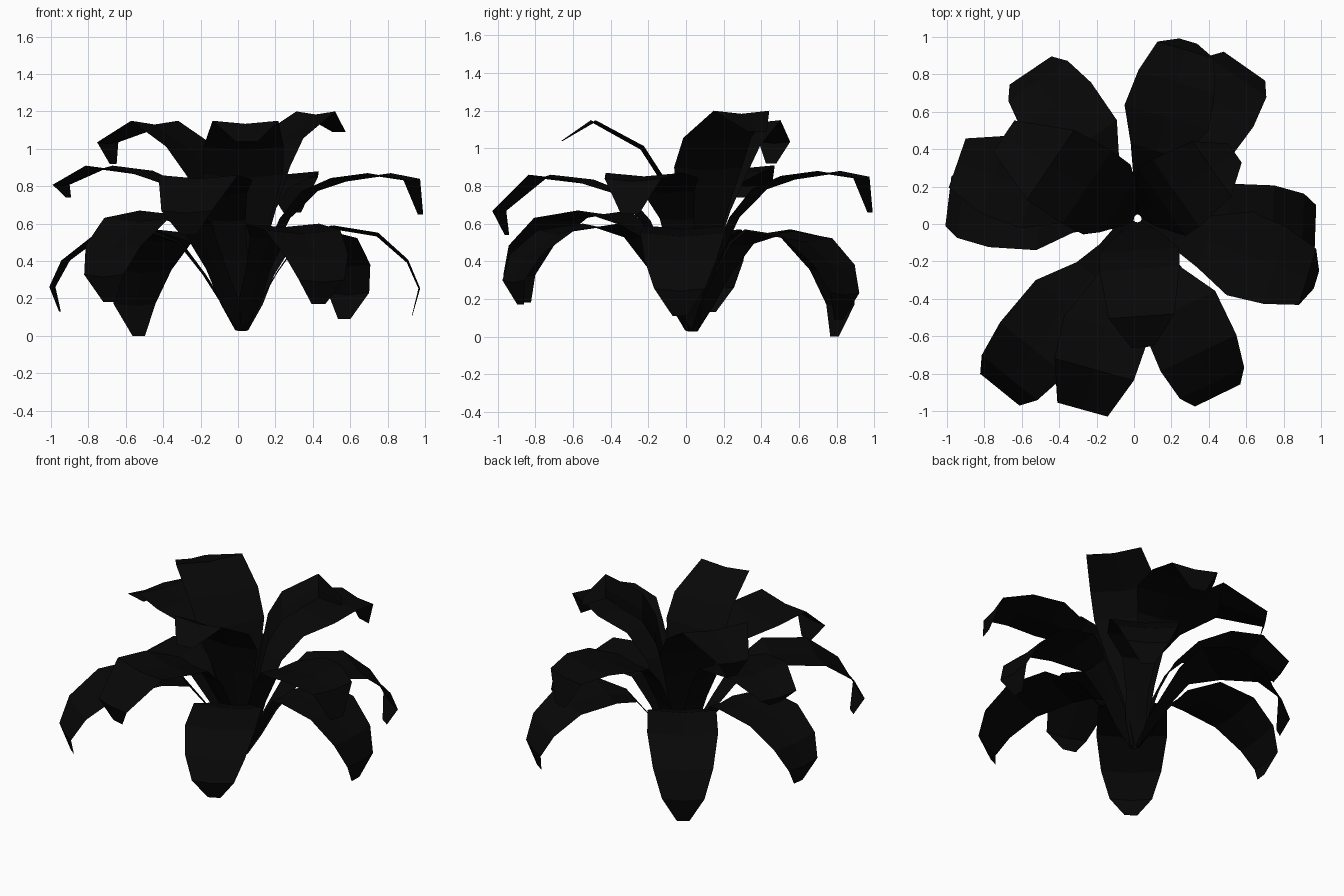
import bpy
import bmesh
from math import radians, cos, sin
from mathutils import Vector

old = bpy.data.objects.get("Cube")
if old:
    bpy.data.objects.remove(old)

# One near-black leaf colour
black = bpy.data.materials.new("leaf_black")
black.use_nodes = True
colour = (0.0022, 0.0022, 0.0022, 1)
black.diffuse_color = colour
bsdf = black.node_tree.nodes["Principled BSDF"]
bsdf.inputs["Base Color"].default_value = colour
bsdf.inputs["Roughness"].default_value = 0.9

# Stations along a leaf: (reach fraction, rise to peak, droop to tip, width fraction)
LOW = [(0.02, 0.05, 0, 0.12), (0.1, 0.3, 0, 0.3), (0.2, 0.58, 0, 0.32),
       (0.33, 0.88, 0, 0.48), (0.51, 1, 0, 0.97), (0.76, 1, 0.08, 1),
       (0.93, 1, 0.38, 0.85), (1, 1, 0.7, 0.6), (0.96, 1, 1, 0.18)]
# The arching stem shared by the middle leaves, and its two kinds of end
STEM = [(0.02, 0.04, 0, 0.12), (0.07, 0.25, 0, 0.3), (0.14, 0.48, 0, 0.34),
        (0.24, 0.72, 0, 0.42), (0.38, 0.89, 0, 0.65), (0.57, 0.97, 0, 1.04)]
MID = STEM + [(0.77, 1, 0, 0.95), (0.95, 1, 0.14, 0.7), (1, 1, 1, 0.22)]
BENT = STEM + [(0.79, 1, 0, 0.98), (1, 1, 0.6, 0.62), (0.96, 1, 1, 0.2)]
HIGH = [(0.03, 0.03, 0, 0.12), (0.1, 0.35, 0, 0.45), (0.18, 0.58, 0, 0.75),
        (0.25, 0.75, 0, 1), (0.39, 0.88, 0, 1), (0.76, 1, 0, 0.82),
        (1, 1, 1, 0.28)]
LEAN = [(0.03, 0.03, 0, 0.12), (0.08, 0.35, 0, 0.45), (0.15, 0.58, 0, 0.75),
        (0.23, 0.74, 0, 1), (0.38, 0.88, 0, 1.05), (0.65, 1, 0, 1),
        (1, 1, 0.5, 0.45), (0.96, 1, 1, 0.15)]


def leaf(name, stations, azimuth, reach, peak, tip, width):
    """A folded strip that rises from the root, arches over and droops."""
    a = radians(azimuth)
    out = Vector((cos(a), sin(a), 0))
    side = Vector((-sin(a), cos(a), 0))
    root = Vector((0.02, 0.03, 0))
    bm = bmesh.new()
    rows = []
    for t, rise, droop, w in stations:
        z = peak * rise - (peak - tip) * droop
        centre = root * (1 - t) + out * reach * t + Vector((0, 0, z))
        half = side * width * w / 2
        # Shallow channel along the midrib
        dip = Vector((0, 0, -0.02 * w)) if droop < 1 else Vector()
        rows.append([bm.verts.new(p) for p in
                     (centre - half, centre + dip, centre + half)])
    for r0, r1 in zip(rows, rows[1:]):
        for i in range(2):
            bm.faces.new((r0[i], r1[i], r1[i + 1], r0[i + 1]))
    mesh = bpy.data.meshes.new(name)
    bm.to_mesh(mesh)
    bm.free()
    mesh.materials.append(black)
    bpy.context.collection.objects.link(bpy.data.objects.new(name, mesh))


# Lower drooping leaves: azimuth, reach, peak height, tip height
for i, (az, reach, peak, tip) in enumerate([
        (124, 0.99, 0.57, 0.0), (55, 1.03, 0.56, 0.09), (-2, 0.97, 0.59, 0.11),
        (-64, 1.02, 0.6, 0.17), (-129, 1.14, 0.67, 0.18), (173, 1.0, 0.57, 0.13)]):
    leaf(f"lower_leaf_{i + 1}", LOW, az, reach, peak, tip, 0.45)

# Middle arching leaves
for i, (stations, az, reach, peak, tip) in enumerate([
        (MID, 73.5, 1.02, 0.88, 0.66), (MID, -17, 1.02, 0.87, 0.65),
        (BENT, -105.5, 1.03, 0.86, 0.54), (BENT, 161, 1.0, 0.91, 0.74)]):
    leaf(f"middle_leaf_{i + 1}", stations, az, reach, peak, tip, 0.45)

# Upper upright leaves
leaf("upper_leaf_front", HIGH, -86, 0.66, 1.15, 1.04, 0.43)
leaf("upper_leaf_left", HIGH, 35, 0.66, 1.2, 1.09, 0.44)
leaf("upper_leaf_right", LEAN, 146, 0.84, 1.15, 0.92, 0.45)
